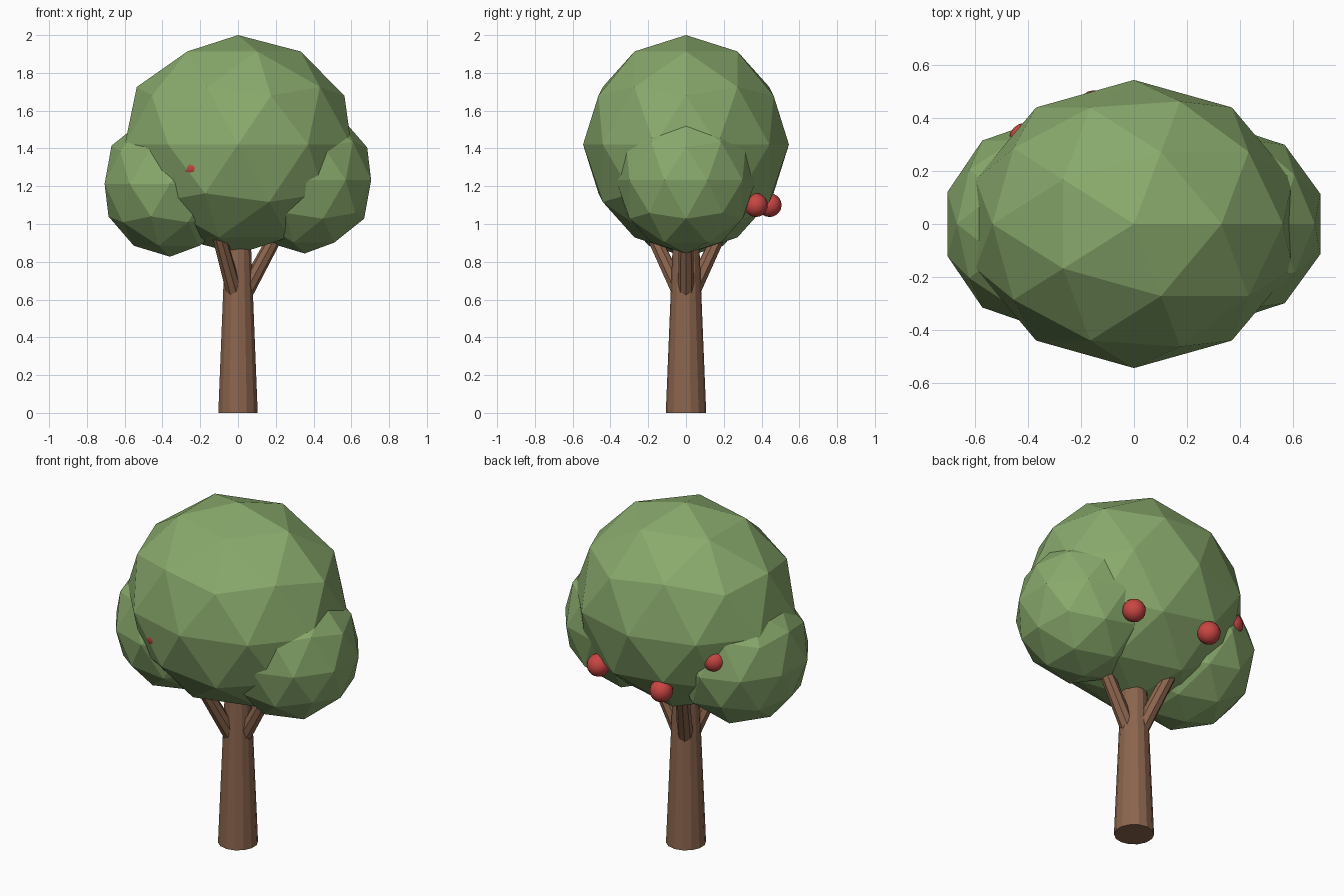
import bpy
from math import pi, cos, sin
from mathutils import Vector

if "Cube" in bpy.data.objects:
    bpy.data.objects.remove(bpy.data.objects["Cube"])


def material(name, rgb):
    m = bpy.data.materials.new(name)
    m.diffuse_color = (*rgb, 1)
    m.use_nodes = True
    m.node_tree.nodes["Principled BSDF"].inputs["Base Color"].default_value = m.diffuse_color
    return m


BARK = material("bark", (0.26, 0.13, 0.075))
LEAF = material("leaf", (0.25, 0.40, 0.15))
FRUIT = material("fruit", (0.58, 0.06, 0.055))


def finish(name, mat):
    ob = bpy.context.object
    ob.name = name
    ob.data.materials.append(mat)
    return ob


def limb(name, start, end, r1, r2, sides):
    a, b = Vector(start), Vector(end)
    bpy.ops.mesh.primitive_cone_add(
        vertices=sides, radius1=r1, radius2=r2, depth=(b - a).length,
        location=(a + b) / 2,
        rotation=(b - a).to_track_quat('Z', 'Y').to_euler())
    return finish(name, BARK)


def foliage(name, centre, size):
    bpy.ops.mesh.primitive_ico_sphere_add(subdivisions=2, radius=1, location=centre)
    bpy.context.object.scale = size
    return finish(name, LEAF)


# Tapered trunk, top hidden in the crown
limb("trunk", (0, 0, 0), (0, 0, 0.95), 0.107, 0.068, 14)

# Three branches spreading into the crown
for i in range(3):
    a = i * 2 * pi / 3
    limb(f"branch_{i + 1}", (0.01 * cos(a), 0.01 * sin(a), 0.585),
         (0.24 * cos(a), 0.24 * sin(a), 1.01), 0.044, 0.036, 8)

# Faceted crown with two side lobes
foliage("crown", (0, 0, 1.421), (0.63, 0.545, 0.579))
foliage("left_lobe", (-0.36, 0, 1.212), (0.364, 0.39, 0.385))
foliage("right_lobe", (0.353, 0, 1.232), (0.37, 0.37, 0.388))

# Fruit, two hanging at the back and two almost buried in the leaves
for i, p in enumerate([(0.31, 0.37, 1.10), (-0.15, 0.443, 1.10),
                       (-0.235, -0.403, 1.30), (-0.41, 0.32, 1.30)]):
    bpy.ops.mesh.primitive_uv_sphere_add(segments=16, ring_count=10,
                                         radius=0.063, location=p)
    bpy.ops.object.shade_smooth()
    finish(f"fruit_{i + 1}", FRUIT)
